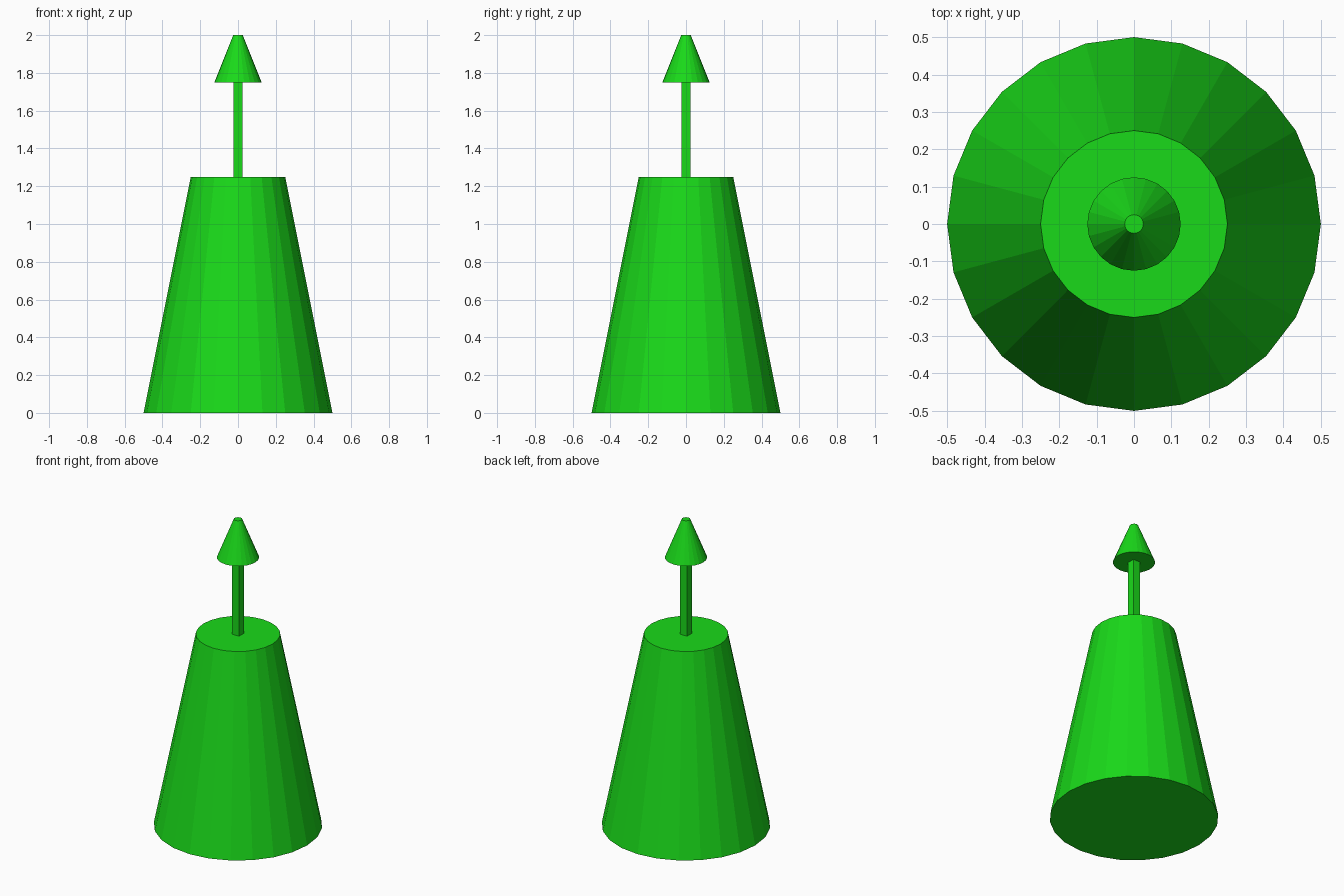
import bpy

if "Cube" in bpy.data.objects:
    bpy.data.objects.remove(bpy.data.objects["Cube"])

# Shared green material
green = bpy.data.materials.new("green")
green.diffuse_color = (0.01, 0.7, 0.01, 1)
green.use_nodes = True
green.node_tree.nodes["Principled BSDF"].inputs["Base Color"].default_value = green.diffuse_color


def frustum(name, r_bottom, r_top, z0, z1, sides=24):
    bpy.ops.mesh.primitive_cone_add(
        vertices=sides, radius1=r_bottom, radius2=r_top,
        depth=z1 - z0, location=(0, 0, (z0 + z1) / 2))
    obj = bpy.context.object
    obj.name = name
    obj.data.materials.append(green)
    return obj


# Tapered body
frustum("tapered_body", 0.5, 0.25, 0, 1.25)

# Square shaft rising from the body
bpy.ops.mesh.primitive_cube_add(size=1, location=(0, 0, 1.5))
shaft = bpy.context.object
shaft.name = "square_shaft"
shaft.scale = (0.05, 0.05, 0.5)
shaft.data.materials.append(green)

# Arrow head with a blunt tip
frustum("arrow_head", 0.125, 0.025, 1.75, 2.0)
